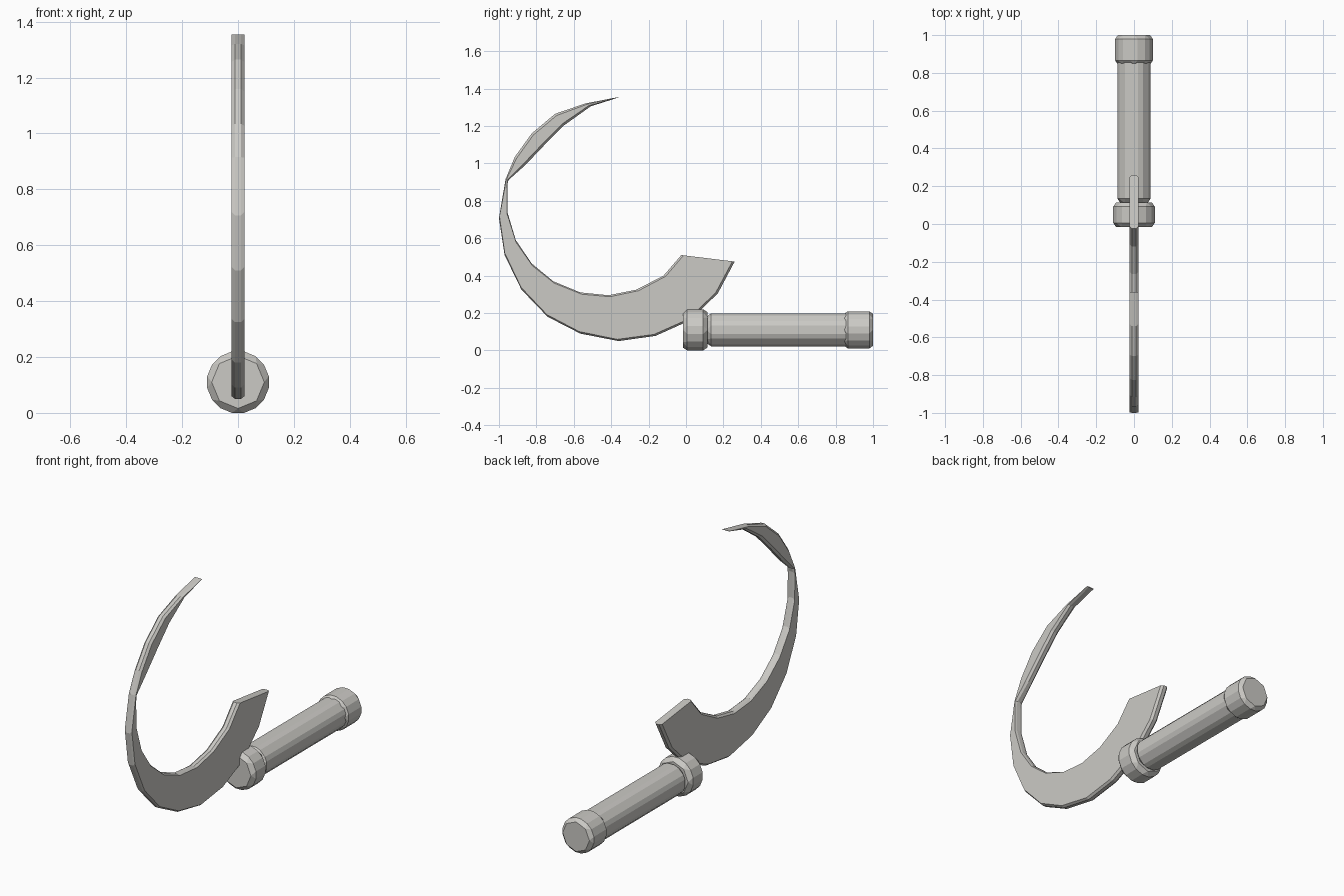
import bpy, bmesh, math
from mathutils import Matrix

if "Cube" in bpy.data.objects:
    bpy.data.objects.remove(bpy.data.objects["Cube"])

steel = bpy.data.materials.new("warm_grey_metal")
steel.diffuse_color = (0.6, 0.59, 0.56, 1)
steel.use_nodes = True
steel.node_tree.nodes["Principled BSDF"].inputs["Base Color"].default_value = steel.diffuse_color


def finish(bm, name):
    bmesh.ops.recalc_face_normals(bm, faces=bm.faces[:])
    me = bpy.data.meshes.new(name)
    bm.to_mesh(me)
    bm.free()
    me.materials.append(steel)
    ob = bpy.data.objects.new(name, me)
    bpy.context.collection.objects.link(ob)
    return ob


# Handle parts: eight-sided cylinders along y with every edge chamfered
def octagon_bar(name, y0, y1, radius, chamfer, z=0.11):
    bm = bmesh.new()
    bmesh.ops.create_cone(bm, cap_ends=True, segments=8, radius1=radius,
                          radius2=radius, depth=y1 - y0)
    bmesh.ops.transform(bm, verts=bm.verts[:], matrix=Matrix.Translation((0, (y0 + y1) / 2, z))
                        @ Matrix.Rotation(math.pi / 2, 4, 'X'))
    bmesh.ops.bevel(bm, geom=bm.edges[:], offset=chamfer, segments=1,
                    profile=0.5, affect='EDGES')
    return finish(bm, name)


octagon_bar("guard", -0.017, 0.115, 0.119, 0.023)
octagon_bar("grip", 0.11, 0.90, 0.097, 0.024)
octagon_bar("pommel", 0.845, 1.0, 0.107, 0.02)

# Blade: paired outer / inner points (y, z) from the heel to the tip
outer = [(.26, .475), (.17, .305), (.02, .16), (-.162, .078), (-.36, .05),
         (-.565, .09), (-.74, .18), (-.88, .325), (-.97, .51), (-1, .707),
         (-.965, .915), (-.915, 1.035), (-.825, 1.16), (-.70, 1.265),
         (-.54, 1.32), (-.36, 1.355)]
inner = [(-.025, .51), (-.12, .40), (-.265, .325), (-.415, .295), (-.565, .31),
         (-.71, .37), (-.825, .465), (-.91, .59), (-.955, .74), (-.955, .89),
         (-.949, .911), (-.86, .99), (-.76, 1.095), (-.65, 1.205),
         (-.51, 1.305), (-.362, 1.352)]
HALF, EDGE = 0.0225, 0.0105      # half thickness of the faces and of the rim

bm = bmesh.new()
rings = []
for i, (o, n) in enumerate(zip(outer, inner)):
    dy, dz = n[0] - o[0], n[1] - o[1]
    t = min(0.3, 0.012 / math.hypot(dy, dz))      # chamfer inset
    ring = []
    for x, f in ((-EDGE, 0), (EDGE, 0), (HALF, t), (HALF, 1 - t),
                 (EDGE, 1), (-EDGE, 1), (-HALF, 1 - t), (-HALF, t)):
        ring.append(bm.verts.new((x, o[0] + dy * f, o[1] + dz * f)))
    rings.append(ring)
for a, b in zip(rings, rings[1:]):
    for k in range(8):
        m = (k + 1) % 8
        bm.faces.new((a[k], a[m], b[m], b[k]))
bm.faces.new(rings[0])
bm.faces.new(rings[-1])
# Merge the coplanar strips of each side into one flat face
flat = [e for e in bm.edges if len(e.link_faces) == 2
        and all(abs(abs(v.co.x) - HALF) < 1e-5 for f in e.link_faces for v in f.verts)]
bmesh.ops.dissolve_edges(bm, edges=flat, use_verts=False)
finish(bm, "curved_blade")
